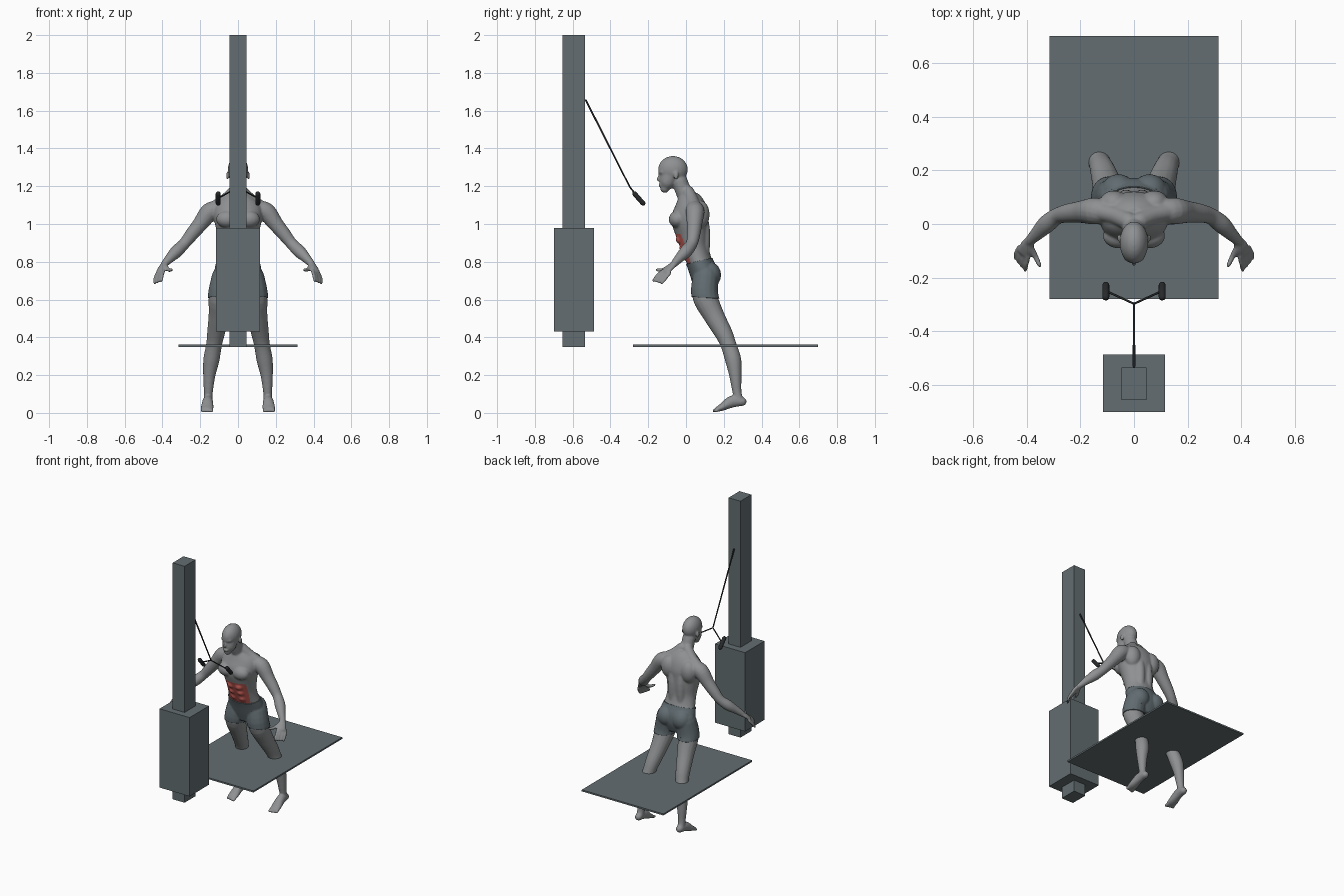
import bpy, bmesh, math
from mathutils import Vector, Matrix

cube = bpy.data.objects.get("Cube")
if cube:
    bpy.data.objects.remove(cube)


def material(name, rgb):
    m = bpy.data.materials.new(name)
    m.use_nodes = True
    m.diffuse_color = (*rgb, 1)
    m.node_tree.nodes["Principled BSDF"].inputs["Base Color"].default_value = (*rgb, 1)
    return m


SKIN = material("grey_skin", (.27, .28, .285))
RED = material("muscle_red", (.5, .1, .085))
CLOTH = material("shorts_slate", (.12, .15, .165))
METAL = material("machine_slate", (.125, .155, .165))
BLACK = material("cable_black", (.02, .022, .024))


def make(name, bm, *mats):
    bmesh.ops.recalc_face_normals(bm, faces=bm.faces)
    mesh = bpy.data.meshes.new(name)
    bm.to_mesh(mesh)
    bm.free()
    ob = bpy.data.objects.new(name, mesh)
    bpy.context.scene.collection.objects.link(ob)
    for m in mats:
        mesh.materials.append(m)
    return ob


def smooth(ob):
    for p in ob.data.polygons:
        p.use_smooth = True


def box(name, lo, hi, mat):
    lo, hi = Vector(lo), Vector(hi)
    bm = bmesh.new()
    mtx = Matrix.Translation((lo + hi) / 2) @ Matrix.Diagonal((*(hi - lo), 1))
    bmesh.ops.create_cube(bm, size=1, matrix=mtx)
    return make(name, bm, mat)


def skin_rings(bm, rings, n=20):
    """Rings of (centre, u, v) joined into a closed solid."""
    loops = []
    for c, u, v in rings:
        angles = [2 * math.pi * i / n for i in range(n)]
        loops.append([bm.verts.new(c + u * math.cos(a) + v * math.sin(a)) for a in angles])
    for a, b in zip(loops, loops[1:]):
        for i in range(n):
            j = (i + 1) % n
            bm.faces.new((a[i], a[j], b[j], b[i]))
    bm.faces.new(loops[0][::-1])
    bm.faces.new(loops[-1])


def spline(pts, steps):
    """Smooth interpolation through tuples."""
    p = [Vector(q) for q in pts]
    p = [p[0]] + p + [p[-1]]
    out = []
    for a, b, c, d in zip(p, p[1:], p[2:], p[3:]):
        for k in range(steps):
            t = k / steps
            out.append(.5 * (2 * b + (c - a) * t + (2 * a - 5 * b + 4 * c - d) * t * t
                             + (3 * b - a - 3 * c + d) * t ** 3))
    return out + [p[-1]]


def limb(bm, pts, s=1, side=(1, 0, 0), steps=4, n=16):
    """Tube through (x, y, z, width radius, height radius); s mirrors x."""
    pts = spline([(q[0] * s, *q[1:4], q[-1]) for q in pts], steps)
    side = Vector((side[0] * s, side[1], side[2]))
    pos = [Vector(q[:3]) for q in pts]
    rings = []
    for i, q in enumerate(pts):
        d = (pos[min(i + 1, len(pos) - 1)] - pos[max(i - 1, 0)]).normalized()
        u = (side - d * side.dot(d)).normalized()
        rings.append((pos[i], u * q[3], d.cross(u) * q[4]))
    # rounded ends
    for at, sign in ((0, -1), (-1, 1)):
        c, u, v = rings[at]
        d = u.cross(v).normalized() * sign
        r = v.length
        tip = [(c + d * r * math.sin(a), u * math.cos(a), v * math.cos(a)) for a in (.5, 1, 1.4)]
        rings = tip[::-1] + rings if at == 0 else rings + tip
    skin_rings(bm, rings, n)


def ball(bm, centre, radii):
    mtx = Matrix.Translation(centre) @ Matrix.Diagonal((*radii, 1))
    bmesh.ops.create_uvsphere(bm, u_segments=20, v_segments=14, radius=1, matrix=mtx)


# Machine and floor
box("post", (-.046, -.655, .35), (.046, -.535, 2), METAL)
box("weight_box", (-.116, -.7, .43), (.116, -.486, .98), METAL)
box("floor_plate", (-.315, -.28, .35), (.315, .7, .361), METAL)

# Cable and handles
split = (0, -.297, 1.195, .004)
bm = bmesh.new()
limb(bm, [(0, -.53, 1.655, .005), split], steps=1, n=8)
for s in (-1, 1):
    limb(bm, [split, (.103, -.25, 1.137, .004)], s, (0, 0, 1), 1, 8)
smooth(make("cable", bm, BLACK))
for s, name in ((-1, "right_handle"), (1, "left_handle")):
    bm = bmesh.new()
    limb(bm, [(.105, -.272, 1.16, .013), (.105, -.228, 1.11, .013)], s, steps=1, n=14)
    smooth(make(name, bm, BLACK))

# Torso: height, front, back, half width
bm = bmesh.new()
torso = [(.64, .055, .145, .085), (.70, .035, .165, .118), (.76, .016, .162, .119),
         (.82, -.008, .135, .106), (.88, -.033, .12, .1), (.94, -.055, .12, .108),
         (1, -.075, .12, .122), (1.05, -.075, .12, .13), (1.1, -.055, .107, .12),
         (1.14, -.04, .085, .08), (1.165, -.03, .06, .045)]
skin_rings(bm, [(Vector((0, (f + b) / 2, z)), Vector((w, 0, 0)), Vector((0, (b - f) / 2, 0)))
                for z, f, b, w in spline(torso, 4)], 32)

# Neck and head
limb(bm, [(0, .03, 1.09, .05), (0, -.008, 1.16, .043), (0, -.035, 1.23, .042)])
ball(bm, (0, -.069, 1.288), (.054, .079, .072))
limb(bm, [(0, -.085, 1.26, .048, .054), (0, -.102, 1.215, .042, .042), (0, -.112, 1.19, .025, .026)])
limb(bm, [(0, -.138, 1.262, .006), (0, -.148, 1.236, .009)])
limb(bm, [(-.012, -.139, 1.206, .007), (.012, -.139, 1.206, .007)], side=(0, 1, 0))
limb(bm, [(-.03, -.128, 1.275, .009), (0, -.139, 1.273, .009), (.03, -.128, 1.275, .009)], side=(0, 0, 1))

arm = [(.1, .045, 1.08, .045), (.15, .048, 1.063, .05), (.2, .045, 1.0, .041),
       (.245, .04, .945, .036), (.285, .03, .895, .031), (.325, 0, .855, .034),
       (.36, -.035, .82, .026), (.388, -.062, .79, .019)]
leg = [(.07, .105, .72, .064), (.088, .1, .62, .067), (.1, .145, .52, .056),
       (.117, .2, .42, .047), (.127, .225, .36, .042), (.141, .25, .28, .043),
       (.152, .261, .2, .033), (.157, .27, .11, .024), (.158, .28, .07, .024)]
foot = [(.158, .297, .06, .024), (.16, .245, .06, .028, .032),
        (.163, .19, .03, .034, .02), (.164, .165, .019, .033, .013)]
for s in (-1, 1):
    # Ears and muscle masses
    ball(bm, (.056 * s, -.052, 1.255), (.007, .014, .022))
    ball(bm, (.056 * s, -.045, 1.025), (.06, .046, .046))
    ball(bm, (.075 * s, .075, 1.05), (.055, .05, .075))
    ball(bm, (.058 * s, .122, .73), (.06, .059, .065))
    limb(bm, [(.026 * s, .07, 1.1, .03), (.03 * s, .095, .97, .032), (.03 * s, .095, .84, .03)])
    limb(bm, [(.02, .01, 1.17, .034), (.07, .032, 1.124, .034), (.13, .047, 1.085, .035)], s, (0, 1, 0))
    for z, y in ((.825, .012), (.872, -.008), (.918, -.028)):
        ball(bm, (.03 * s, y, z), (.028, .027, .023))
    # Arm, palm, fingers and thumb
    limb(bm, arm, s)
    limb(bm, [(.386, -.06, .79, .019, .017), (.4, -.085, .77, .027, .014), (.411, -.107, .748, .029, .012)],
         s, (.67, .74, 0))
    for i in range(4):
        limb(bm, [(.394 + .011 * i, -.122 + .012 * i, .752 - .004 * i, .0095),
                  (.401 + .013 * i, -.152 + .014 * i, .728 - .006 * i, .009),
                  (.405 + .012 * i, -.172 + .015 * i, .7 - .004 * i, .008)], s, n=10)
    limb(bm, [(.385, -.085, .777, .012), (.366, -.123, .757, .011), (.352, -.153, .757, .009)], s, n=10)
    # Leg, foot and toes
    limb(bm, leg, s)
    limb(bm, foot, s)
    for i in range(5):
        limb(bm, [(.139 + .0125 * i, .165, .016, .009), (.139 + .0125 * i, .148 + .003 * i, .011, .009)],
             s, n=10)

# Fuse the masses into one smooth body
rough = make("body_masses", bm, SKIN)
remesh = rough.modifiers.new("fuse", "REMESH")
remesh.mode = "VOXEL"
remesh.voxel_size = .0055
soften = rough.modifiers.new("soften", "SMOOTH")
soften.factor, soften.iterations = .5, 6
fused = bpy.data.meshes.new_from_object(rough.evaluated_get(bpy.context.evaluated_depsgraph_get()))
bpy.data.objects.remove(rough)
bm = bmesh.new()
bm.from_mesh(fused)

# Clean cut lines for the shorts and the abdomen
waist = Vector((0, .01, .79)), Vector((0, -.23, 1)).normalized()
hem = Vector((0, .1, .61)), Vector((0, .08, 1)).normalized()
ribs = Vector((0, 0, .947)), Vector((0, 0, 1))
sides = [(Vector((s * .08, 0, 0)), Vector((s, 0, 0))) for s in (-1, 1)]
for co, no in [waist, hem, ribs] + sides:
    bmesh.ops.bisect_plane(bm, geom=bm.verts[:] + bm.edges[:] + bm.faces[:], plane_co=co, plane_no=no)


def above(point, plane):
    return (point - plane[0]).dot(plane[1]) > 0


for f in bm.faces:
    c = f.calc_center_median()
    front = c.y < .045 and not any(above(c, p) for p in sides)
    f.material_index = int(front and above(c, waist) and not above(c, ribs))

# Shorts lifted from the body surface
cloth = bm.copy()
off = [f for f in cloth.faces if abs(f.calc_center_median().x) > .22
       or above(f.calc_center_median(), waist) or not above(f.calc_center_median(), hem)]
bmesh.ops.delete(cloth, geom=off, context="FACES")
for f in cloth.faces:
    f.material_index = 0
smooth(make("body", bm, SKIN, RED))
shorts = make("shorts", cloth, CLOTH)
smooth(shorts)
thick = shorts.modifiers.new("thickness", "SOLIDIFY")
thick.thickness, thick.offset = .005, 1
